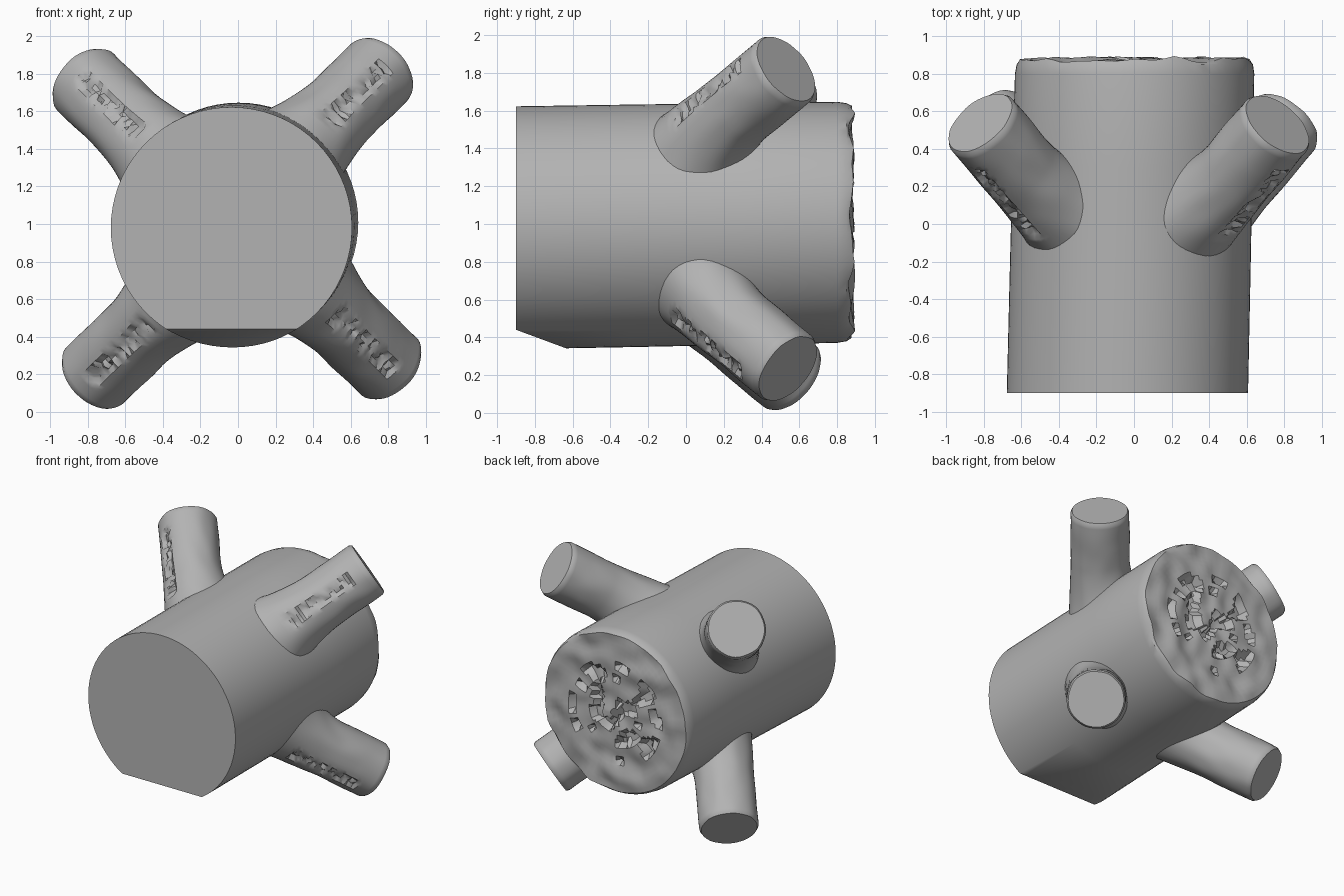
import bpy, bmesh, math, random
from mathutils import Vector, noise

random.seed(4)
cube = bpy.data.objects.get("Cube")
if cube:
    bpy.data.objects.remove(cube, do_unlink=True)

grey = bpy.data.materials.new("plain grey")
grey.use_nodes = True
COLOUR = (0.45, 0.45, 0.45, 1)
grey.diffuse_color = COLOUR
for node in grey.node_tree.nodes:
    if node.type == 'BSDF_PRINCIPLED':
        node.inputs["Base Color"].default_value = COLOUR
        node.inputs["Roughness"].default_value = 0.7


def loft(rings):
    """Skin a list of closed rings and cap both ends."""
    bm = bmesh.new()
    loops = [[bm.verts.new(p) for p in ring] for ring in rings]
    n = len(loops[0])
    for a, b in zip(loops, loops[1:]):
        for i in range(n):
            j = (i + 1) % n
            bm.faces.new((a[i], a[j], b[j], b[i]))
    bm.faces.new(loops[0])
    bm.faces.new(loops[-1])
    bmesh.ops.recalc_face_normals(bm, faces=bm.faces)
    return bm


def finish(bm, name, angle):
    mesh = bpy.data.meshes.new(name)
    bm.to_mesh(mesh)
    bm.free()
    obj = bpy.data.objects.new(name, mesh)
    bpy.context.collection.objects.link(obj)
    mesh.materials.append(grey)
    bpy.ops.object.select_all(action='DESELECT')
    obj.select_set(True)
    bpy.context.view_layer.objects.active = obj
    bpy.ops.object.shade_smooth_by_angle(angle=math.radians(angle))
    return obj


# Main drum: slightly leaning cylinder with a rough, pitted back
def drum_ring(y, r, rough=False, segments=72):
    k = (y + 0.9) / 1.78
    ring = []
    for i in range(segments):
        a = math.tau * i / segments
        x, z = r * math.cos(a), r * math.sin(a)
        dy = 0
        if rough:
            p = Vector((x, 0, z))
            dy = 0.03 * noise.noise(p * 7)
            if r < 0.4 and noise.noise(p * 9 + Vector((3, 1, 2))) > 0.2:
                dy -= 0.05
        ring.append((x - 0.035 + 0.04 * k, y + dy, z + 0.98 + 0.03 * k))
    return ring


rings = [drum_ring(-0.9, 0.643), drum_ring(-0.3, 0.642),
         drum_ring(0.3, 0.64), drum_ring(0.8, 0.638), drum_ring(0.85, 0.63)]
STEPS = 18
for i in range(STEPS):
    rings.append(drum_ring(0.875, 0.615 * (1 - i / STEPS), True))
bm = loft(rings)

# Sloping cut under the front edge
low, high = Vector((0, -0.63, 0.34)), Vector((0, -0.9, 0.44))
along = (high - low).normalized()
outward = Vector((0, along.z, -along.y))
if outward.z > 0:
    outward.negate()
cut = bmesh.ops.bisect_plane(bm, geom=bm.verts[:] + bm.edges[:] + bm.faces[:],
                             plane_co=low, plane_no=outward, clear_outer=True)
edges = [e for e in cut["geom_cut"] if isinstance(e, bmesh.types.BMEdge)]
bmesh.ops.holes_fill(bm, edges=edges, sides=0)
bmesh.ops.recalc_face_normals(bm, faces=bm.faces)
finish(bm, "drum", 35)


# Four slanted pegs, flared at the root and split along the front
RADIUS = 0.213
SPAN = 0.95


def peg(name, tip, side, up, segments=48, count=44):
    axis = Vector((0.85 * side, 1, 0.83 * up)).normalized()
    front = Vector((0, -1, 0))
    front = (front - axis * front.dot(axis)).normalized()
    across = axis.cross(front)
    rings = []
    for k in range(count + 1):
        back = SPAN * (1 - k / count)
        flare = 0.16 * max(0, (back - 0.38) / 0.57) ** 2
        r = RADIUS + flare
        if k == count:
            r -= 0.012
        centre = Vector(tip) - axis * back - front * flare
        ring = []
        for i in range(segments):
            a = math.tau * i / segments
            off = min(a, math.tau - a)
            wobble = 0.006 * noise.noise(Vector((math.cos(a) * 2, math.sin(a) * 2, back * 5 + side + 3 * up)))
            rr = r + wobble
            if off < 0.2 and 0.14 < back < 0.7:
                rr -= random.uniform(0, 0.035)
            ring.append(centre + rr * (math.cos(a) * front + math.sin(a) * across))
        rings.append(ring)
    finish(loft(rings), name, 40)


peg("upper_left_peg", (0.765, 0.53, 1.82), 1, 1)
peg("lower_left_peg", (0.81, 0.54, 0.235), 1, -1)
peg("upper_right_peg", (-0.82, 0.54, 1.765), -1, 1)
peg("lower_right_peg", (-0.77, 0.56, 0.185), -1, -1)
